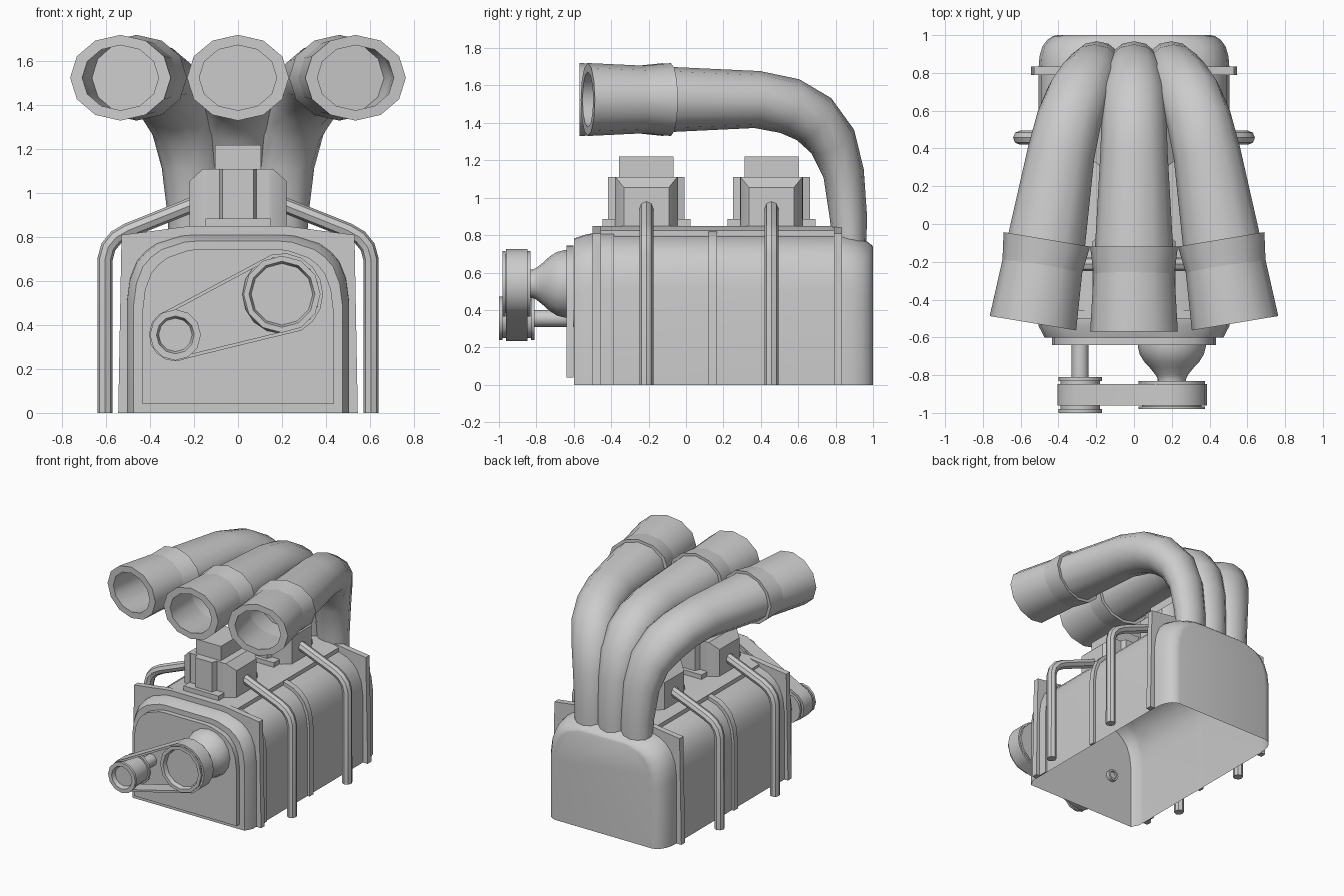
import bpy, bmesh, math
from mathutils import Vector as V

cube = bpy.data.objects.get("Cube")
if cube:
    bpy.data.objects.remove(cube)

grey = bpy.data.materials.new("plain_grey")
grey.use_nodes = True
grey.diffuse_color = (0.6, 0.6, 0.6, 1)
grey.node_tree.nodes["Principled BSDF"].inputs["Base Color"].default_value = grey.diffuse_color


def loft(name, rings, close=False, wrap=True, caps=(0, -1)):
    """Skin equal-sized rings. close joins last ring to first, wrap closes each ring."""
    bm = bmesh.new()
    rows = [[bm.verts.new(p) for p in ring] for ring in rings]
    n = len(rows[0])
    pairs = list(zip(rows, rows[1:])) + ([(rows[-1], rows[0])] if close else [])
    for a, b in pairs:
        for i in range(n if wrap else n - 1):
            j = (i + 1) % n
            bm.faces.new((a[i], a[j], b[j], b[i]))
    if not close:
        for k in caps:
            bm.faces.new(rows[k])
    elif not wrap:
        for k in caps:
            bm.faces.new([row[k] for row in rows])
    bmesh.ops.recalc_face_normals(bm, faces=bm.faces)
    me = bpy.data.meshes.new(name)
    bm.to_mesh(me)
    bm.free()
    me.materials.append(grey)
    me.shade_smooth()
    me.set_sharp_from_angle(angle=math.radians(38))
    ob = bpy.data.objects.new(name, me)
    bpy.context.collection.objects.link(ob)


def at_y(outline, y):
    return [(x, y, z) for x, z in outline]


def slab(name, outline, y0, y1):
    """Extrude an x-z outline along y."""
    loft(name, [at_y(outline, y0), at_y(outline, y1)])


def box(name, x, y0, y1, z0, z1):
    slab(name, [(-x, z0), (x, z0), (x, z1), (-x, z1)], y0, y1)


def mirrored(half):
    return half + [(-x, z) for x, z in reversed(half)]


def turned(name, x, z, profile, sides=12):
    """Revolve (y, radius) pairs about an axis along y."""
    angles = [math.tau * i / sides for i in range(sides)]
    loft(name, [[(x + r * math.sin(a), y, z + r * math.cos(a)) for a in angles]
                for y, r in profile])


def tube(path, radii, sides=12):
    """Rings of an elliptical section swept along a path; radii are (wide, tall)."""
    pts = [V(p) for p in path]
    rings = []
    for i, p in enumerate(pts):
        before = (p - pts[i - 1]).normalized() if i else V()
        after = (pts[i + 1] - p).normalized() if i + 1 < len(pts) else V()
        t = (before + after).normalized()
        ref = V((0, 1, 0)) if abs(t.y) < 1e-4 else V((1, 0, 0))
        side = (ref - t * ref.dot(t)).normalized()
        up = side.cross(t)
        a, b = radii[i]
        rings.append([p + side * a * math.sin(math.tau * k / sides)
                      + up * b * math.cos(math.tau * k / sides) for k in range(sides)])
    return rings


# Engine block: arched shell, open underneath, tapered nose and rounded rear housing
SECTION = [(.505, 0), (.505, .51), (.492, .61), (.46, .69), (.42, .735),
           (.37, .77), (.26, .805), (.2, .81)]


def arch(sx, sz, low=0):
    return mirrored([(x * sx, max(z * sz, low)) for x, z in SECTION])


STATIONS = [(-.6, .94, .965), (-.54, 1, .99), (-.5, 1, 1), (.83, 1, 1), (.89, .99, .985),
            (.94, .96, .965), (.975, .91, .94), (.995, .85, .92), (1, .8, .91)]
loft("engine_block", [at_y(arch(sx, sz), y) for y, sx, sz in STATIONS], wrap=False)
slab("front_cover", arch(.86, .92, .04), -.64, -.602)


# Ribs and end flanges wrap over the shell
def band(name, outer, y0, y1):
    inner = arch(1, 1)
    loft(name, [at_y(outer, y0), at_y(outer, y1), at_y(inner, y1), at_y(inner, y0)],
         close=True, wrap=False)


band("front_rib", arch(1.02, 1.015), -.455, -.385)
band("middle_rib", arch(1.035, 1.03), .12, .165)
FLANGE = mirrored([(.545, 0), (.54, .27), (.535, .54), (.53, .81),
                   (.45, .82), (.37, .83), (.3, .84), (.22, .85)])
band("front_flange", FLANGE, -.5, -.455)
band("rear_flange", FLANGE, .79, .835)
slab("deck_plate", mirrored([(.2, .811), (.3, .794), (.3, .825), (.22, .85)]), -.5, .835)

# Two intake heads, each with a pair of side pipes
for cy in (-.212, .457):
    box("head_base", .148, cy - .235, cy + .235, .84, .885)
    box("head_core", .148, cy - .165, cy + .165, .84, 1.11)
    box("head_cap", .105, cy - .145, cy + .145, 1.1, 1.22)
    for s in (-1, 1):
        loft("head_pillar", [[(x, cy + s * d, z) for x, z in
                              ((-w, .84), (w, .84), (w, 1.11), (-w, 1.11))]
                             for d, w in ((.15, .09), (.205, .07))])
        loft("head_wing", [[(s * x, cy + d, z) for d, z in
                            ((-w, .84), (w, .84), (w, top), (-w, top))]
                           for x, w, top in ((.14, .168, 1.11), (.16, .165, 1.11), (.22, .12, 1.055))])
        path = [(s * x, cy, z) for x, z in
                ((.18, .958), (.5, .83), (.555, .798), (.59, .755), (.605, .7), (.605, 0))]
        loft("side_pipe", tube(path, [(.037, .035)] * len(path), 8))

# Three flared stacks: (y, z, sideways, wide, tall)
STACK = [(.875, .74, .195, .118, .09), (.868, .9, .197, .123, .1), (.843, 1.13, .21, .138, .11),
         (.785, 1.3, .24, .154, .13), (.685, 1.42, .295, .168, .145), (.555, 1.49, .343, .172, .152),
         (.38, 1.525, .385, .178, .153), (-.57, 1.525, .535, .232, .195)]
for s, label in ((-1, "right"), (0, "middle"), (1, "left")):
    path = [V((s * x, y + (.045 * abs(s) if y < 0 else 0), z)) for y, z, x, a, b in STACK]
    rings = tube(path, [(a, b) for *_, a, b in STACK])
    mouth, along = path[-1], (path[-2] - path[-1]).normalized()
    rim = [mouth + (p - mouth) * .76 for p in rings[-1]]
    bore = [mouth + along * .45 + (p - mouth) * V((.64, .64, .71)).to_3d().length / 1.15
            for p in rings[-1]]
    loft(label + "_stack", rings + [rim, bore])

# Boss and hollow-ended shaft on the cover
BIG, SMALL = V((.2, .54)), V((-.285, .355))
turned("boss", *BIG, [(-.602, .18), (-.65, .18), (-.69, .17), (-.73, .145), (-.76, .117),
                      (-.8, .085), (-.82, .075), (-.85, .075)], 16)
turned("small_shaft", *SMALL, [(-.585, .03), (-.57, .03), (-.57, .045), (-.83, .045)])


# Flanged pulleys with recessed faces
def pulley(name, centre, y0, y1, lip, r, hole):
    turned(name, *centre, [(y1, r * .8), (y1, r), (y1 - lip, r), (y1 - lip, r * .9),
                           (y0 + lip, r * .9), (y0 + lip, r), (y0, r), (y0, hole),
                           (y0 + .03, hole - .01)])


pulley("large_pulley", BIG, -.98, -.832, .015, .175, .15)
pulley("small_pulley", SMALL, -1, -.81, .02, .116, .086)

# Belt wrapped around both pulleys
R, r = .187, .12
span = BIG - SMALL
phi, beta = math.atan2(span.y, span.x), math.acos((R - r) / span.length)


def belt_path(offset):
    pts = []
    for c, rad, a0, a1 in ((BIG, R, phi - beta, phi + beta),
                           (SMALL, r, phi + beta, phi - beta + math.tau)):
        for i in range(9):
            a = a0 + (a1 - a0) * i / 8
            pts.append(c + V((math.cos(a), math.sin(a))) * (rad - offset))
    return pts


loft("drive_belt", [at_y(belt_path(o), y) for y, o in
                    ((-.962, 0), (-.848, 0), (-.848, .016), (-.962, .016))], close=True)
